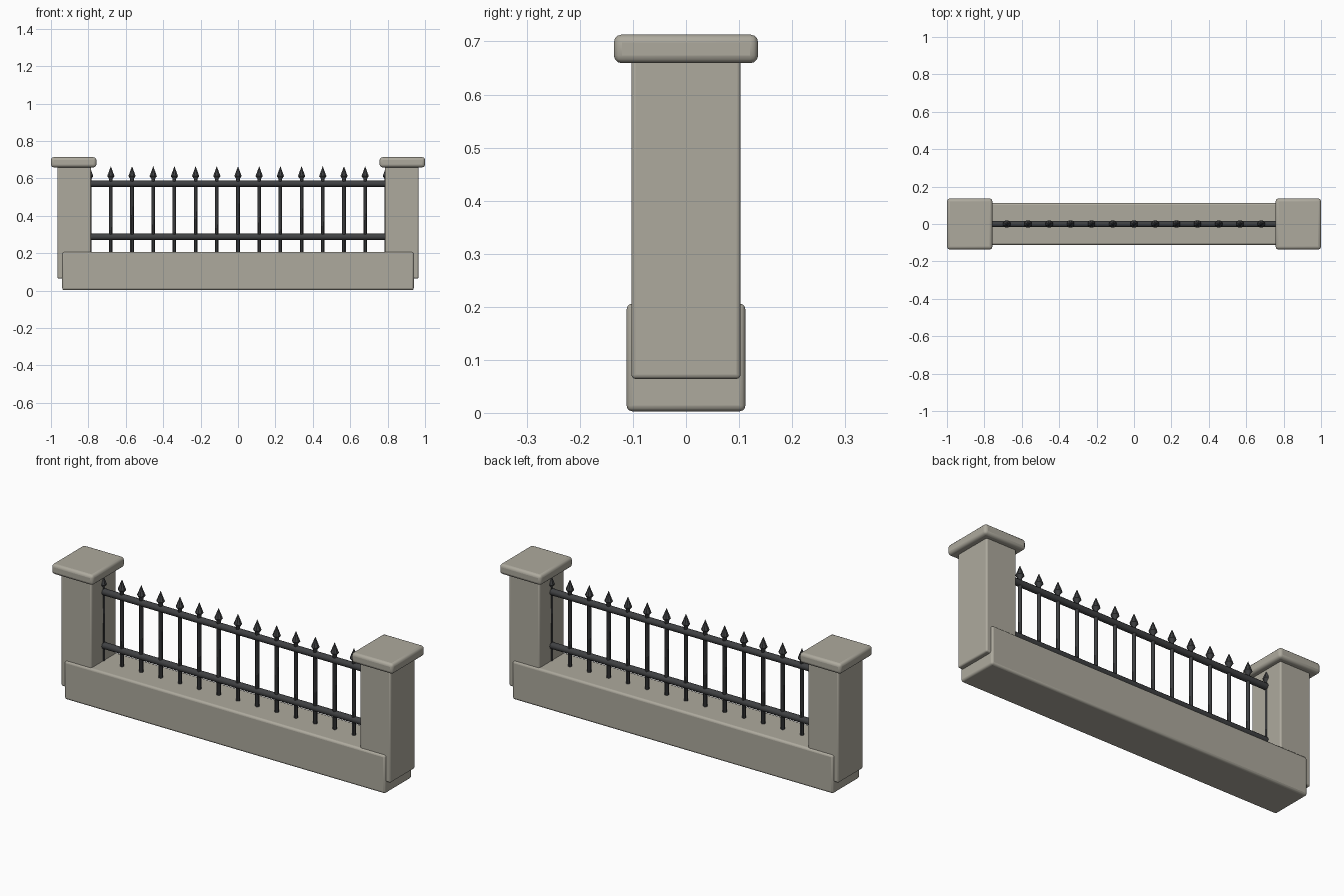
import bpy, math

if "Cube" in bpy.data.objects:
    bpy.data.objects.remove(bpy.data.objects["Cube"])


def material(name, col):
    m = bpy.data.materials.new(name)
    m.diffuse_color = (*col, 1)
    m.use_nodes = True
    m.node_tree.nodes["Principled BSDF"].inputs["Base Color"].default_value = m.diffuse_color
    return m


STONE = material("stone", (0.42, 0.40, 0.34))
IRON = material("iron", (0.05, 0.052, 0.055))


def finish(ob, name, mat):
    ob.name = name
    ob.data.materials.append(mat)
    bpy.ops.object.shade_smooth_by_angle(angle=math.radians(40))
    return ob


def block(name, x0, x1, hy, z0, z1, bevel):
    bpy.ops.mesh.primitive_cube_add(size=1, location=((x0 + x1) / 2, 0, (z0 + z1) / 2))
    ob = bpy.context.object
    ob.scale = (x1 - x0, 2 * hy, z1 - z0)
    bpy.ops.object.transform_apply(location=False, rotation=False, scale=True)
    b = ob.modifiers.new("bevel", 'BEVEL')
    b.width = bevel
    b.segments = 3
    return finish(ob, name, STONE)


def lathe(name, profile, sides, loc):
    # Closed turned shape from (radius, z) pairs; zero radius makes a point
    verts, faces, rings = [], [], []
    for r, z in profile:
        n = sides if r > 0 else 1
        rings.append(list(range(len(verts), len(verts) + n)))
        for i in range(n):
            a = 2 * math.pi * (i + 0.5) / sides
            verts.append((r * math.cos(a), r * math.sin(a), z))
    for lo, hi in zip(rings, rings[1:]):
        for i in range(sides):
            j = (i + 1) % sides
            faces.append((lo[i], lo[j], hi[j], hi[i]) if len(hi) > 1 else (lo[i], lo[j], hi[0]))
    faces.append(rings[0][::-1])
    me = bpy.data.meshes.new(name)
    me.from_pydata(verts, [], faces)
    ob = bpy.data.objects.new(name, me)
    bpy.context.collection.objects.link(ob)
    ob.location = loc
    bpy.ops.object.select_all(action='DESELECT')
    ob.select_set(True)
    bpy.context.view_layer.objects.active = ob
    return finish(ob, name, IRON)


# Low stone wall
block("base_wall", -0.94, 0.94, 0.112, 0.003, 0.206, 0.011)

# Pillars with caps
for side, s in (("left", -1), ("right", 1)):
    xs = sorted((s * 0.965, s * 0.787))
    block(side + "_pillar", *xs, 0.103, 0.064, 0.67, 0.008)
    xs = sorted((s * 1.0, s * 0.757))
    block(side + "_cap", *xs, 0.136, 0.659, 0.713, 0.015)

# Horizontal rails
for name, z in (("lower_rail", 0.287), ("upper_rail", 0.571)):
    bpy.ops.mesh.primitive_cylinder_add(vertices=12, radius=0.017, depth=1.62,
                                        location=(0, 0, z), rotation=(0, math.pi / 2, 0))
    finish(bpy.context.object, name, IRON)

# Upright bars with spear tips
for i in range(-7, 8):
    lathe(f"bar_{i + 8}", [(0.0105, 0.19), (0.0105, 0.598), (0.021, 0.612), (0.0, 0.665)],
          8, (i * 0.1133, 0, 0))
